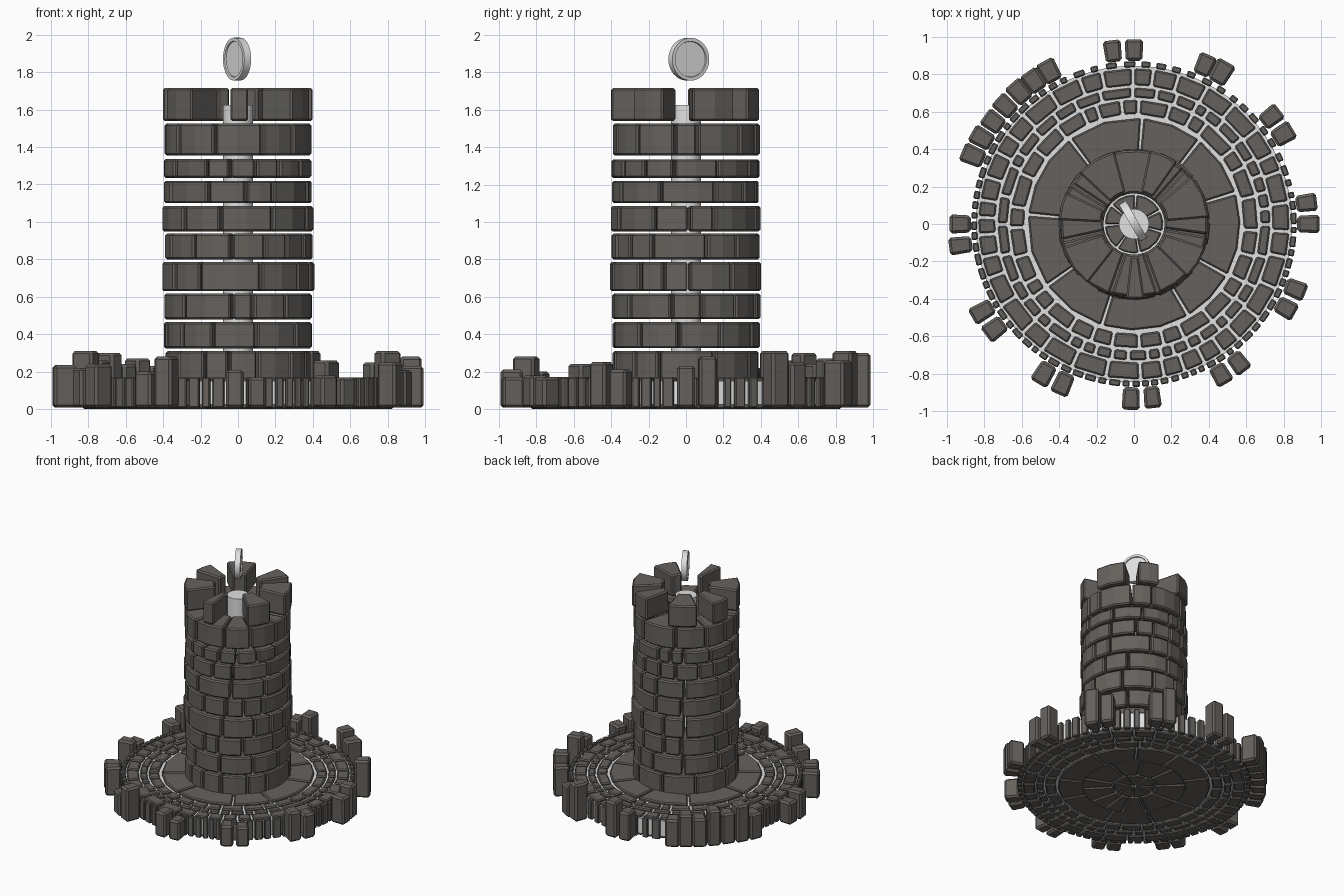
import bpy, bmesh, math, random
from mathutils import Matrix

if "Cube" in bpy.data.objects:
    bpy.data.objects.remove(bpy.data.objects["Cube"])

random.seed(7)


def material(name, rgb):
    m = bpy.data.materials.new(name)
    m.diffuse_color = (*rgb, 1)
    m.use_nodes = True
    m.node_tree.nodes["Principled BSDF"].inputs["Base Color"].default_value = m.diffuse_color
    return m


STONE = material("dark stone", (0.13, 0.12, 0.11))
PALE = material("pale grey", (0.75, 0.75, 0.75))


def finish(name, bm, mat):
    bmesh.ops.recalc_face_normals(bm, faces=bm.faces)
    me = bpy.data.meshes.new(name)
    bm.to_mesh(me)
    bm.free()
    ob = bpy.data.objects.new(name, me)
    bpy.context.collection.objects.link(ob)
    me.materials.append(mat)
    return ob


def wedge(target, a0, a1, r0, r1, z0, z1, bevel=0.01, facet=20):
    """One chamfered, curved stone between two angles (degrees)."""
    bm = bmesh.new()
    n = max(1, math.ceil((a1 - a0) / facet))
    sections = []
    for i in range(n + 1):
        a = math.radians(a0 + (a1 - a0) * i / n)
        c, s = math.cos(a), math.sin(a)
        sections.append([bm.verts.new((r * c, r * s, z))
                         for r, z in ((r0, z0), (r1, z0), (r1, z1), (r0, z1))])
    for p, q in zip(sections, sections[1:]):
        for k in range(4):
            bm.faces.new((p[k], p[(k + 1) % 4], q[(k + 1) % 4], q[k]))
    bm.faces.new(sections[0])
    bm.faces.new(sections[-1][::-1])
    bmesh.ops.recalc_face_normals(bm, faces=bm.faces)
    sharp = [e for e in bm.edges if e.calc_face_angle(0) > math.radians(45)]
    bmesh.ops.bevel(bm, geom=sharp, offset=bevel, segments=1,
                    affect='EDGES', profile=0.5, clamp_overlap=True)
    tmp = bpy.data.meshes.new("tmp")
    bm.to_mesh(tmp)
    bm.free()
    target.from_mesh(tmp)
    bpy.data.meshes.remove(tmp)


def ring(name, count, r0, r1, z0, z1, gap, bevel=0.01, vary=0.4, jitter=0.0, facet=20):
    """A full course of stones with uneven widths."""
    bm = bmesh.new()
    w = [random.uniform(1 - vary, 1 + vary) for _ in range(count)]
    a = random.uniform(0, 360)
    for x in w:
        step = 360 * x / sum(w)
        g = math.degrees(gap / r1) / 2
        wedge(bm, a + g, a + step - g, r0, r1 + random.uniform(-jitter, jitter),
              z0, z1, bevel, facet)
        a += step
    return finish(name, bm, STONE)


def cylinder(name, r, z0, z1, segs):
    bm = bmesh.new()
    bmesh.ops.create_cone(bm, cap_ends=True, segments=segs, radius1=r, radius2=r,
                          depth=z1 - z0, matrix=Matrix.Translation((0, 0, (z0 + z1) / 2)))
    return finish(name, bm, PALE)


# Pale mortar bed and central column
smooth = [cylinder("mortar_bed", 0.845, 0.025, 0.15, 96),
          cylinder("central_column", 0.08, 0.1, 1.625, 32)]

# Paving rings of the round base: stones, inner radius, outer radius, gap
for i, (n, r0, r1, gap, vary) in enumerate([
        (7, 0.02, 0.155, 0.012, 0.3),
        (9, 0.38, 0.567, 0.016, 0.25),
        (30, 0.588, 0.662, 0.018, 0.45),
        (40, 0.677, 0.728, 0.018, 0.45),
        (36, 0.742, 0.83, 0.018, 0.35)]):
    ring(f"paving_ring_{i + 1}", n, r0, r1, 0.0, 0.168, gap, 0.008, vary)

# Thin upright stones round the rim, more open on the back right
bm = bmesh.new()
a = 0
while a < 357:
    width = random.uniform(2.2, 4.2)
    wedge(bm, a, min(a + width, 359), 0.838, 0.87, 0.008, 0.17, 0.006)
    a += width + (random.uniform(1.4, 3.0) if 8 < a < 122 else random.uniform(0.7, 1.3))
finish("rim_stones", bm, STONE)

# Kerb posts: angle, height
POSTS = [(97, .24), (90, .30), (66, .31), (60, .26), (38, .25), (31, .31), (7, .28),
         (0, .23), (-22, .21), (-29, .25), (-53, .17), (-60, .18), (-84, .17), (-91, .21),
         (-114, .28), (-121, .20), (-143, .24), (-150, .22), (187, .235), (180, .19),
         (157, .22), (150.5, .31), (144, .26), (137.5, .30), (131, .24), (125, .27), (119, .23)]
bm = bmesh.new()
for a, h in POSTS:
    half = random.uniform(2.7, 3.15)
    wedge(bm, a - half, a + half, 0.873, random.uniform(0.985, 1.0), 0.008, h, 0.014)
finish("kerb_posts", bm, STONE)

# Tower courses: stones, bottom, top, outer radius
for i, (n, z0, z1, r) in enumerate([
        (11, 0.0, 0.31, 0.393), (11, 0.325, 0.465, 0.395), (12, 0.48, 0.617, 0.395),
        (11, 0.63, 0.785, 0.405), (11, 0.80, 0.937, 0.395), (11, 0.95, 1.085, 0.403),
        (13, 1.10, 1.22, 0.395), (14, 1.235, 1.335, 0.396), (12, 1.355, 1.525, 0.395)]):
    ring(f"tower_course_{i + 1}", n, 0.165, r, z0, z1, 0.014, 0.01, 0.45, 0.005)

# Battlements
bm = bmesh.new()
for a0, a1 in ((-96, -82), (-45, -18), (5, 40), (55, 78), (105, 137), (155, 177), (198, 232)):
    wedge(bm, a0, a1, 0.175, 0.403, 1.54, 1.715, 0.01)
finish("battlements", bm, STONE)

# Floating coin with a raised rim on both faces
bm = bmesh.new()
bmesh.ops.create_cone(bm, cap_ends=True, segments=40, radius1=0.114, radius2=0.114, depth=0.042)
caps = [f for f in bm.faces if len(f.verts) > 4]
bmesh.ops.inset_individual(bm, faces=caps, thickness=0.018)
for f in caps:
    bmesh.ops.inset_individual(bm, faces=[f], thickness=0.002)
    for v in f.verts:
        v.co.z *= 0.6
bm.transform(Matrix.Translation((-0.005, 0.015, 1.87)) @ Matrix.Rotation(math.radians(30), 4, 'Z')
             @ Matrix.Rotation(math.radians(90), 4, 'Y'))
smooth.append(finish("coin", bm, PALE))

# Smooth shading on the round pale parts only
for ob in smooth:
    bpy.ops.object.select_all(action='DESELECT')
    ob.select_set(True)
    bpy.context.view_layer.objects.active = ob
    bpy.ops.object.shade_smooth_by_angle(angle=math.radians(35))
